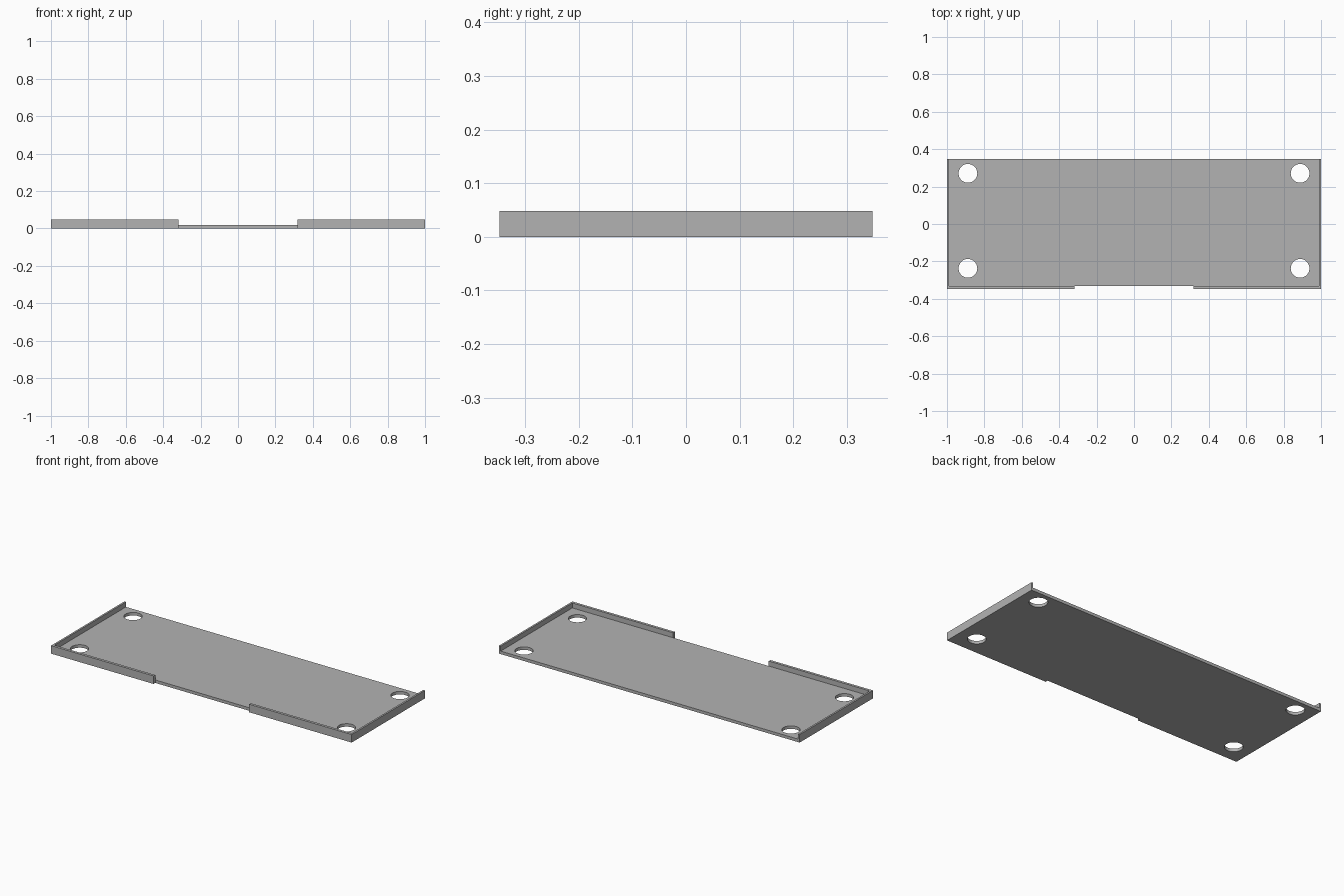
import bpy
import bmesh
import math
from mathutils import Matrix

if "Cube" in bpy.data.objects:
    bpy.data.objects.remove(bpy.data.objects["Cube"], do_unlink=True)

HALF_X, HALF_Y = 1.0, 0.348
SIDE_T, FRONT_T = 0.011, 0.016
FLOOR_H, WALL_H = 0.018, 0.048
GAP = 0.318
HOLE_X, HOLE_YS, HOLE_R = 0.888, (0.271, -0.237), 0.05

grey = bpy.data.materials.new("plain grey")
grey.use_nodes = True
grey.diffuse_color = (0.45, 0.45, 0.45, 1)
grey.node_tree.nodes["Principled BSDF"].inputs["Base Color"].default_value = grey.diffuse_color


def make_object(name, bm):
    bmesh.ops.recalc_face_normals(bm, faces=bm.faces)
    mesh = bpy.data.meshes.new(name)
    bm.to_mesh(mesh)
    bm.free()
    mesh.materials.append(grey)
    obj = bpy.data.objects.new(name, mesh)
    bpy.context.collection.objects.link(obj)
    return obj


def prism(name, outline, height):
    """Extrude a flat outline upward from the ground."""
    bm = bmesh.new()
    face = bm.faces.new([bm.verts.new((x, y, 0)) for x, y in outline])
    top = bmesh.ops.extrude_face_region(bm, geom=[face])["geom"]
    verts = [v for v in top if isinstance(v, bmesh.types.BMVert)]
    bmesh.ops.translate(bm, verts=verts, vec=(0, 0, height))
    return make_object(name, bm)


# Floor plate
in_x, in_y = HALF_X - SIDE_T, HALF_Y - FRONT_T
floor = prism("floor_plate", [(-in_x, -in_y), (in_x, -in_y),
                              (in_x, HALF_Y), (-in_x, HALF_Y)], FLOOR_H)

# Four round corner holes
bm = bmesh.new()
for x in (-HOLE_X, HOLE_X):
    for y in HOLE_YS:
        bmesh.ops.create_cone(bm, cap_ends=True, segments=48, radius1=HOLE_R,
                              radius2=HOLE_R, depth=0.2,
                              matrix=Matrix.Translation((x, y, 0)))
cutter = make_object("hole_cutter", bm)
cutter.hide_render = True
cut = floor.modifiers.new("holes", "BOOLEAN")
cut.operation = "DIFFERENCE"
cut.solver = "EXACT"
cut.object = cutter

bpy.ops.object.select_all(action="DESELECT")
floor.select_set(True)
bpy.context.view_layer.objects.active = floor
bpy.ops.object.modifier_apply(modifier=cut.name)
bpy.data.objects.remove(cutter, do_unlink=True)
bpy.ops.object.shade_smooth_by_angle(angle=math.radians(30))

# L-shaped rims: a full side wall that turns along part of the front
for name, s in (("left_rim", 1), ("right_rim", -1)):
    prism(name, [(s * GAP, -HALF_Y), (s * HALF_X, -HALF_Y), (s * HALF_X, HALF_Y),
                 (s * in_x, HALF_Y), (s * in_x, -in_y), (s * GAP, -in_y)], WALL_H)
